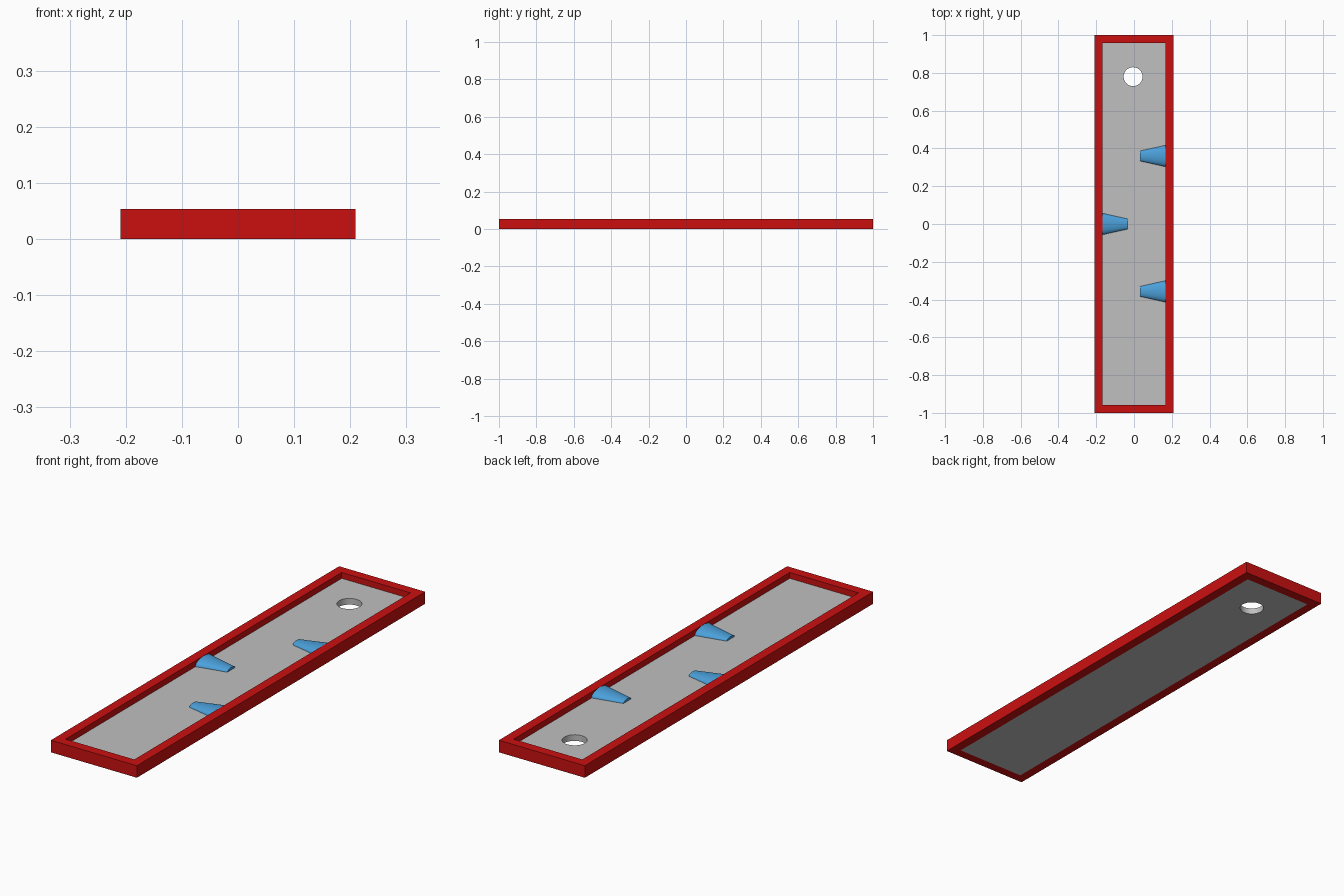
import bpy, bmesh, math
from mathutils import Matrix

cube = bpy.data.objects.get("Cube")
if cube:
    bpy.data.objects.remove(cube, do_unlink=True)

HALF_X, HALF_Y, HEIGHT = 0.209, 1.0, 0.053
WALL, FLOOR = 0.042, 0.027
IN_X, IN_Y = HALF_X - WALL, HALF_Y - WALL


def material(name, rgb):
    mat = bpy.data.materials.new(name)
    mat.use_nodes = True
    mat.diffuse_color = (*rgb, 1)
    mat.node_tree.nodes["Principled BSDF"].inputs["Base Color"].default_value = (*rgb, 1)
    return mat


def add_object(name, bm, mat):
    bmesh.ops.recalc_face_normals(bm, faces=bm.faces)
    mesh = bpy.data.meshes.new(name)
    bm.to_mesh(mesh)
    bm.free()
    mesh.materials.append(mat)
    obj = bpy.data.objects.new(name, mesh)
    bpy.context.collection.objects.link(obj)
    return obj


def bridge_rings(bm, rings):
    """Join neighbouring vertex rings, closing the last one to the first."""
    for a, b in zip(rings, rings[1:] + rings[:1]):
        for i in range(len(a)):
            j = (i + 1) % len(a)
            bm.faces.new((a[i], a[j], b[j], b[i]))


def smooth(obj, degrees=40):
    bpy.ops.object.select_all(action='DESELECT')
    obj.select_set(True)
    bpy.context.view_layer.objects.active = obj
    bpy.ops.object.shade_smooth_by_angle(angle=math.radians(degrees))


red = material("red", (0.6, 0.005, 0.005))
grey = material("light_grey", (0.53, 0.53, 0.53))
blue = material("blue", (0.07, 0.35, 0.7))

# Rectangular border
bm = bmesh.new()
corners = [(-1, -1), (1, -1), (1, 1), (-1, 1)]
section = [(HALF_X, HALF_Y, 0), (HALF_X, HALF_Y, HEIGHT), (IN_X, IN_Y, HEIGHT), (IN_X, IN_Y, 0)]
bridge_rings(bm, [[bm.verts.new((sx * x, sy * y, z)) for sx, sy in corners] for x, y, z in section])
add_object("border_frame", bm, red)

# Floor plate with a round through hole
bm = bmesh.new()
bmesh.ops.create_cube(bm, size=1, matrix=Matrix.Translation((0, 0, FLOOR / 2))
                      @ Matrix.Diagonal((2 * IN_X, 2 * IN_Y, FLOOR, 1)))
floor = add_object("floor_plate", bm, grey)

bm = bmesh.new()
bmesh.ops.create_cone(bm, cap_ends=True, segments=48, radius1=0.05, radius2=0.05, depth=0.2,
                      matrix=Matrix.Translation((-0.005, 0.78, FLOOR / 2)))
cutter = add_object("hole_cutter", bm, grey)
cutter.hide_render = True
cutter.hide_set(True)
cut = floor.modifiers.new("hole", 'BOOLEAN')
cut.operation = 'DIFFERENCE'
cut.solver = 'EXACT'
cut.object = cutter
bpy.context.view_layer.objects.active = floor
bpy.ops.object.modifier_apply(modifier=cut.name)
bpy.data.objects.remove(cutter, do_unlink=True)
smooth(floor)


# Half-round tapered pegs lying on the floor against the side walls
def peg(name, side, y):
    bm = bmesh.new()
    steps = 20
    arcs = []
    for x, half_width, rise in ((IN_X, 0.057, 0.0255), (0.033, 0.027, 0.011)):
        arcs.append([bm.verts.new((side * x, y + half_width * math.cos(math.pi * i / steps),
                                   FLOOR + rise * math.sin(math.pi * i / steps)))
                     for i in range(steps + 1)])
    wide, narrow = arcs
    for i in range(steps):
        bm.faces.new((wide[i], wide[i + 1], narrow[i + 1], narrow[i]))
    bm.faces.new((wide[0], narrow[0], narrow[-1], wide[-1]))
    bm.faces.new(wide)
    bm.faces.new(narrow)
    smooth(add_object(name, bm, blue))


peg("left_back_peg", 1, 0.36)
peg("right_middle_peg", -1, 0)
peg("left_front_peg", 1, -0.357)
